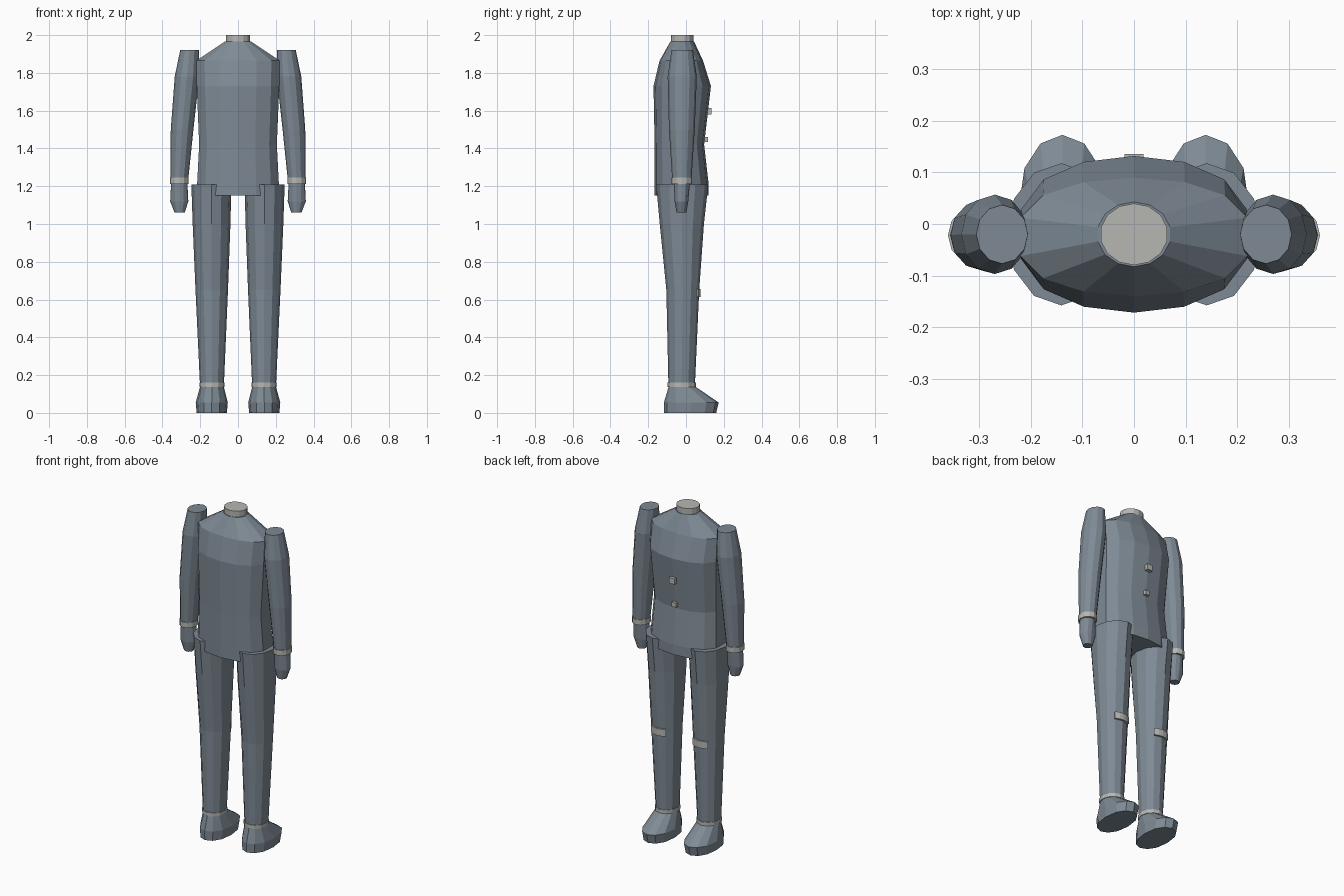
import bpy, bmesh, math

if "Cube" in bpy.data.objects:
    bpy.data.objects.remove(bpy.data.objects["Cube"])


def material(name, rgb):
    m = bpy.data.materials.new(name)
    m.diffuse_color = (*rgb, 1)
    m.use_nodes = True
    m.node_tree.nodes["Principled BSDF"].inputs["Base Color"].default_value = m.diffuse_color
    return m


SLATE = material("slate blue", (0.21, 0.255, 0.30))
PALE = material("pale grey", (0.47, 0.47, 0.45))


def finish(name, bm, mat):
    bmesh.ops.recalc_face_normals(bm, faces=bm.faces)
    me = bpy.data.meshes.new(name)
    bm.to_mesh(me)
    bm.free()
    me.materials.append(mat)
    ob = bpy.data.objects.new(name, me)
    bpy.context.collection.objects.link(ob)
    return ob


def loft(name, rings, mat, sides=12, side=1):
    """Rings are (z, centre x, centre y, radius x, radius y, roundness power)."""
    bm = bmesh.new()
    loops = []
    for z, cx, cy, rx, ry, p in rings:
        loop = []
        for i in range(sides):
            a = 2 * math.pi * i / sides
            c = math.cos(a)
            y = math.copysign(abs(c) ** p, c)
            loop.append(bm.verts.new((side * (cx + rx * math.sin(a)), cy + ry * y, z)))
        loops.append(loop)
    for lo, hi in zip(loops, loops[1:]):
        for i in range(sides):
            j = (i + 1) % sides
            bm.faces.new((lo[i], lo[j], hi[j], hi[i]))
    bm.faces.new(loops[0])
    bm.faces.new(loops[-1])
    return finish(name, bm, mat)


def box(name, centre, size, mat):
    bm = bmesh.new()
    bmesh.ops.create_cube(bm, size=1)
    bmesh.ops.scale(bm, vec=size, verts=bm.verts)
    bmesh.ops.translate(bm, vec=centre, verts=bm.verts)
    return finish(name, bm, mat)


def knee_band(name, cx, cy, rx, ry, z0, z1):
    """Curved strip wrapped round the knee."""
    bm = bmesh.new()
    cols = []
    for deg in (58, 75, 90, 105, 122):
        a = math.radians(deg)
        cols.append([bm.verts.new((cx + (rx + d) * math.cos(a), cy + (ry + d) * math.sin(a), z))
                     for d, z in ((-0.012, z0), (0.008, z0), (0.008, z1), (-0.012, z1))])
    for a, b in zip(cols, cols[1:]):
        for i in range(4):
            j = (i + 1) % 4
            bm.faces.new((a[i], a[j], b[j], b[i]))
    bm.faces.new(cols[0])
    bm.faces.new(cols[-1])
    return finish(name, bm, PALE)


# Torso and neck
loft("torso", [
    (1.15, 0, -0.023, 0.223, 0.143, 0.75),
    (1.21, 0, -0.023, 0.222, 0.143, 0.75),
    (1.42, 0, -0.035, 0.211, 0.131, 0.75),
    (1.73, 0, -0.020, 0.224, 0.152, 0.75),
    (1.865, 0, -0.025, 0.226, 0.115, 0.75),
    (1.965, 0, -0.020, 0.072, 0.063, 1),
], SLATE, sides=14)
loft("neck", [(1.95, 0, -0.02, 0.066, 0.06, 1), (2.0, 0, -0.02, 0.066, 0.06, 1)], PALE, sides=14)

# Chest buttons
box("upper_button", (0, 0.119, 1.597), (0.036, 0.034, 0.034), PALE)
box("lower_button", (0, 0.100, 1.447), (0.028, 0.032, 0.026), PALE)

for s, tag in ((-1, "left"), (1, "right")):
    # Arm, cuff and hand
    loft(tag + "_arm", [
        (1.22, 0.311, -0.022, 0.046, 0.050, 1),
        (1.50, 0.296, -0.022, 0.060, 0.068, 1),
        (1.78, 0.270, -0.020, 0.065, 0.077, 1),
        (1.92, 0.256, -0.020, 0.050, 0.057, 1),
    ], SLATE, side=s)
    loft(tag + "_cuff", [(1.213, 0.311, -0.022, 0.050, 0.055, 1),
                         (1.245, 0.311, -0.022, 0.050, 0.055, 1)], PALE, side=s)
    loft(tag + "_hand", [
        (1.06, 0.309, -0.024, 0.027, 0.026, 1),
        (1.12, 0.311, -0.024, 0.048, 0.036, 1),
        (1.22, 0.311, -0.022, 0.043, 0.043, 1),
    ], SLATE, side=s)

    # Leg, knee band, ankle ring and shoe
    loft(tag + "_leg", [
        (0.14, 0.138, -0.023, 0.063, 0.070, 1),
        (0.65, 0.139, -0.017, 0.086, 0.087, 1),
        (1.00, 0.140, -0.022, 0.100, 0.117, 1),
        (1.21, 0.141, -0.020, 0.106, 0.138, 1),
    ], SLATE, side=s)
    knee_band(tag + "_knee_band", s * 0.139, -0.017, 0.086, 0.087, 0.613, 0.655)
    loft(tag + "_ankle_ring", [(0.138, 0.138, -0.023, 0.067, 0.075, 1),
                               (0.160, 0.138, -0.023, 0.067, 0.075, 1)], PALE, side=s)
    loft(tag + "_shoe", [
        (0.00, 0.139, 0.022, 0.080, 0.138, 0.85),
        (0.055, 0.139, 0.028, 0.085, 0.145, 0.85),
        (0.142, 0.138, -0.023, 0.062, 0.068, 1),
    ], SLATE, side=s)
